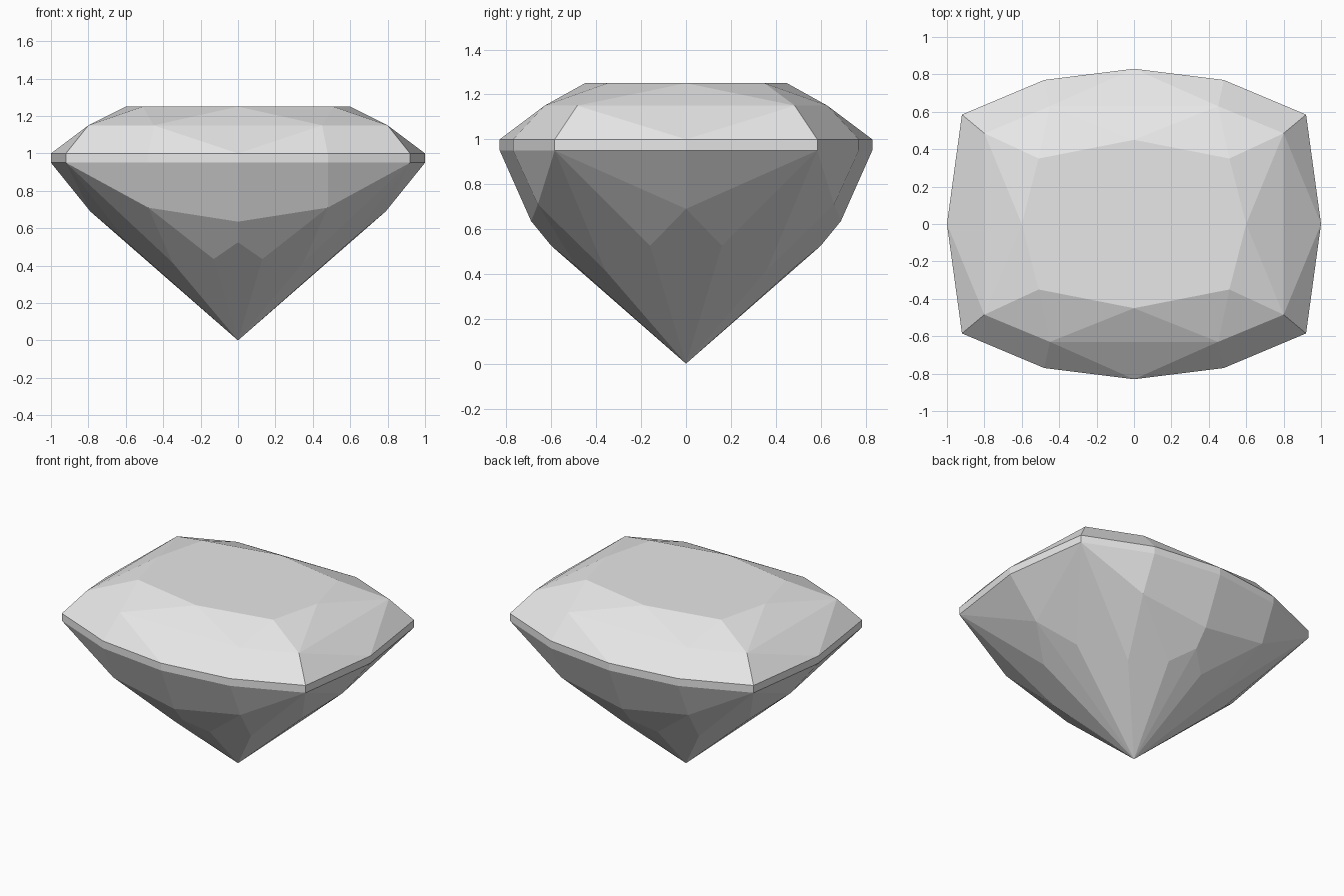
import bpy, bmesh
from mathutils import Vector

cube = bpy.data.objects.get("Cube")
if cube:
    bpy.data.objects.remove(cube, do_unlink=True)

# One flat colour
stone = bpy.data.materials.new("pale grey stone")
stone.use_nodes = True
GREY = (0.8, 0.8, 0.8, 1)
stone.diffuse_color = GREY
stone.node_tree.nodes["Principled BSDF"].inputs["Base Color"].default_value = GREY

TABLE, CROWN, GIRDLE_TOP, GIRDLE_LOW = 1.25, 1.15, 1.0, 0.95

# Facet corners of one quarter of the cushion cut
P = {
    "table_mid": (0, 0, TABLE),
    "table_side": (0.6, 0, TABLE),
    "table_corner": (0.51, 0.35, TABLE),
    "table_end": (0, 0.45, TABLE),
    "crown_corner": (0.8, 0.485, CROWN),
    "crown_end": (0.45, 0.63, CROWN),
    "crown_side_axis": (0.8, 0, CROWN),
    "crown_end_axis": (0, 0.63, CROWN),
    "keel_side": (0.79, 0, 0.69),
    "keel_end": (0, 0.69, 0.635),
    "shoulder": (0.48, 0.66, 0.71),
    "star_side": (0.595, 0.16, 0.525),
    "star_end": (0.13, 0.49, 0.435),
    "star_tip": (0, 0.6, 0.525),
    "star_corner": (0.35, 0.36, 0.416),
    "culet": (0, 0, 0),
}
outline = {"side": (1, 0), "corner": (0.92, 0.585), "bend": (0.48, 0.77), "end": (0, 0.83)}
for name, (x, y) in outline.items():
    P["top_" + name] = (x, y, GIRDLE_TOP)
    P["low_" + name] = (x, y, GIRDLE_LOW)

crown = [
    "table_mid table_side table_corner table_end",
    "table_side crown_side_axis crown_corner",
    "table_side crown_corner table_corner",
    "table_corner crown_corner crown_end",
    "table_corner crown_end table_end",
    "table_end crown_end crown_end_axis",
    "crown_side_axis top_side crown_corner",
    "top_side top_corner crown_corner",
    "crown_corner top_corner top_bend crown_end",
    "crown_end top_bend top_end",
    "crown_end top_end crown_end_axis",
]
names = list(outline)
girdle = [f"top_{a} top_{b} low_{b} low_{a}" for a, b in zip(names, names[1:])]
pavilion = [
    "low_side low_corner keel_side",
    "keel_side low_corner star_side",
    "keel_side star_side culet",
    "star_side low_corner star_corner culet",
    "low_corner shoulder star_corner",
    "star_corner shoulder star_end culet",
    "low_corner low_bend shoulder",
    "low_bend low_end keel_end shoulder",
    "shoulder keel_end star_tip star_end",
    "star_end star_tip culet",
]


def build(part, facets):
    """Repeat the quarter's facets in all four quadrants and face them outward."""
    bm = bmesh.new()
    for sx in (1, -1):
        for sy in (1, -1):
            for facet in facets:
                pts = [P[n] for n in facet.split()]
                bm.faces.new([bm.verts.new((x * sx, y * sy, z)) for x, y, z in pts])
    bmesh.ops.remove_doubles(bm, verts=bm.verts[:], dist=0.0005)
    bm.normal_update()
    # Join coplanar halves into whole facets
    bmesh.ops.recalc_face_normals(bm, faces=bm.faces[:])
    bmesh.ops.dissolve_limit(bm, angle_limit=0.005, verts=bm.verts[:], edges=bm.edges[:])
    bm.normal_update()
    middle = Vector((0, 0, 0.85))
    for f in bm.faces:
        if f.normal.dot(f.calc_center_median() - middle) < 0:
            f.normal_flip()
    mesh = bpy.data.meshes.new(part)
    bm.to_mesh(mesh)
    bm.free()
    mesh.materials.append(stone)
    bpy.context.collection.objects.link(bpy.data.objects.new(part, mesh))


build("crown", crown)
build("girdle", girdle)
build("pavilion", pavilion)
